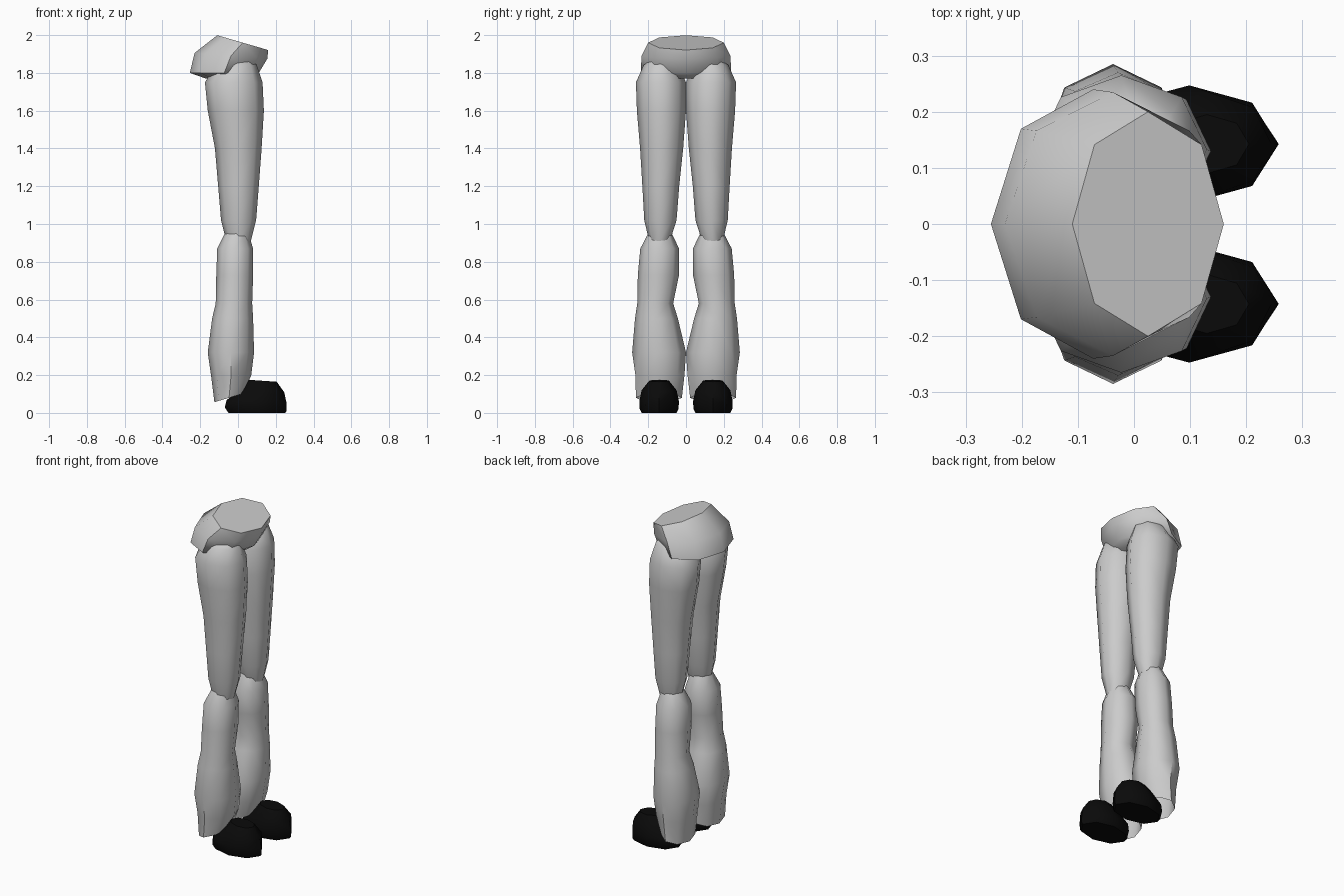
import bpy
import bmesh
import math

old = bpy.data.objects.get("Cube")
if old:
    bpy.data.objects.remove(old, do_unlink=True)

SIDES = 8


def material(name, value):
    mat = bpy.data.materials.new(name)
    mat.use_nodes = True
    colour = (value, value, value, 1)
    mat.diffuse_color = colour
    bsdf = mat.node_tree.nodes["Principled BSDF"]
    bsdf.inputs["Base Color"].default_value = colour
    bsdf.inputs["Roughness"].default_value = 0.8
    return mat


cloth = material("grey_cloth", 0.6)
leather = material("black_leather", 0.003)


def loft(name, rings, mat, side=1, cap_bottom=True, angle=50):
    """Join eight-sided rings (z, back x, front x, inner y, outer y, slope), top first."""
    bm = bmesh.new()
    loops = []
    for z, x0, x1, y0, y1, slope in rings:
        loop = []
        for i in range(SIDES):
            a = math.tau * i / SIDES
            dx = (x1 - x0) / 2 * math.cos(a)
            y = (y0 + y1) / 2 + (y1 - y0) / 2 * math.sin(a)
            loop.append(bm.verts.new(((x0 + x1) / 2 + dx, y * side, z + dx * slope)))
        loops.append(loop)
    for upper, lower in zip(loops, loops[1:]):
        for i in range(SIDES):
            j = (i + 1) % SIDES
            bm.faces.new((upper[i], upper[j], lower[j], lower[i]))
    bm.faces.new(loops[0])
    if cap_bottom:
        bm.faces.new(loops[-1])
    bmesh.ops.recalc_face_normals(bm, faces=bm.faces)
    mesh = bpy.data.meshes.new(name)
    bm.to_mesh(mesh)
    bm.free()
    mesh.materials.append(mat)
    obj = bpy.data.objects.new(name, mesh)
    bpy.context.collection.objects.link(obj)
    bpy.ops.object.select_all(action="DESELECT")
    obj.select_set(True)
    bpy.context.view_layer.objects.active = obj
    bpy.ops.object.shade_smooth_by_angle(angle=math.radians(angle))
    return obj


# Hips, with the waist sloping down towards the front
loft("hips", [
    (1.96, -0.11, 0.16, -0.20, 0.20, -0.29),
    (1.89, -0.23, 0.155, -0.235, 0.235, -0.08),
    (1.80, -0.255, 0.11, -0.24, 0.24, 0.0),
    (1.77, -0.17, 0.07, -0.18, 0.18, 0.0),
], cloth)

# Leg parts, shaped on the left and repeated on the right
thigh = [
    (1.87, -0.06, 0.07, 0.08, 0.19, 0),
    (1.84, -0.12, 0.10, 0.04, 0.225, 0),
    (1.75, -0.175, 0.13, 0.0, 0.265, 0),
    (1.60, -0.16, 0.137, 0.0, 0.26, 0),
    (1.40, -0.122, 0.125, 0.015, 0.243, 0),
    (1.20, -0.105, 0.11, 0.036, 0.231, 0),
    (1.02, -0.09, 0.096, 0.05, 0.221, 0),
    (0.91, -0.062, 0.068, 0.085, 0.195, 0),
]
shin = [
    (0.95, -0.07, 0.055, 0.075, 0.20, 0),
    (0.87, -0.11, 0.08, 0.037, 0.242, 0),
    (0.73, -0.115, 0.08, 0.037, 0.255, 0),
    (0.58, -0.118, 0.075, 0.068, 0.258, 0),
    (0.50, -0.137, 0.08, 0.043, 0.27, 0),
    (0.32, -0.16, 0.085, 0.0, 0.285, 0),
    (0.20, -0.143, 0.07, 0.008, 0.268, 0),
    (0.08, -0.125, 0.03, 0.022, 0.265, 0.3),
]
shoe = [
    (0.17, 0.055, 0.205, 0.09, 0.195, -0.07),
    (0.12, 0.02, 0.245, 0.05, 0.235, -0.1),
    (0.06, -0.06, 0.257, 0.037, 0.247, -0.05),
    (0.02, -0.07, 0.258, 0.04, 0.245, -0.05),
    (0.0, -0.05, 0.25, 0.05, 0.235, 0),
]
for label, side in (("left", 1), ("right", -1)):
    loft(label + "_thigh", thigh, cloth, side)
    loft(label + "_shin", shin, cloth, side, cap_bottom=False)
    loft(label + "_shoe", shoe, leather, side)
